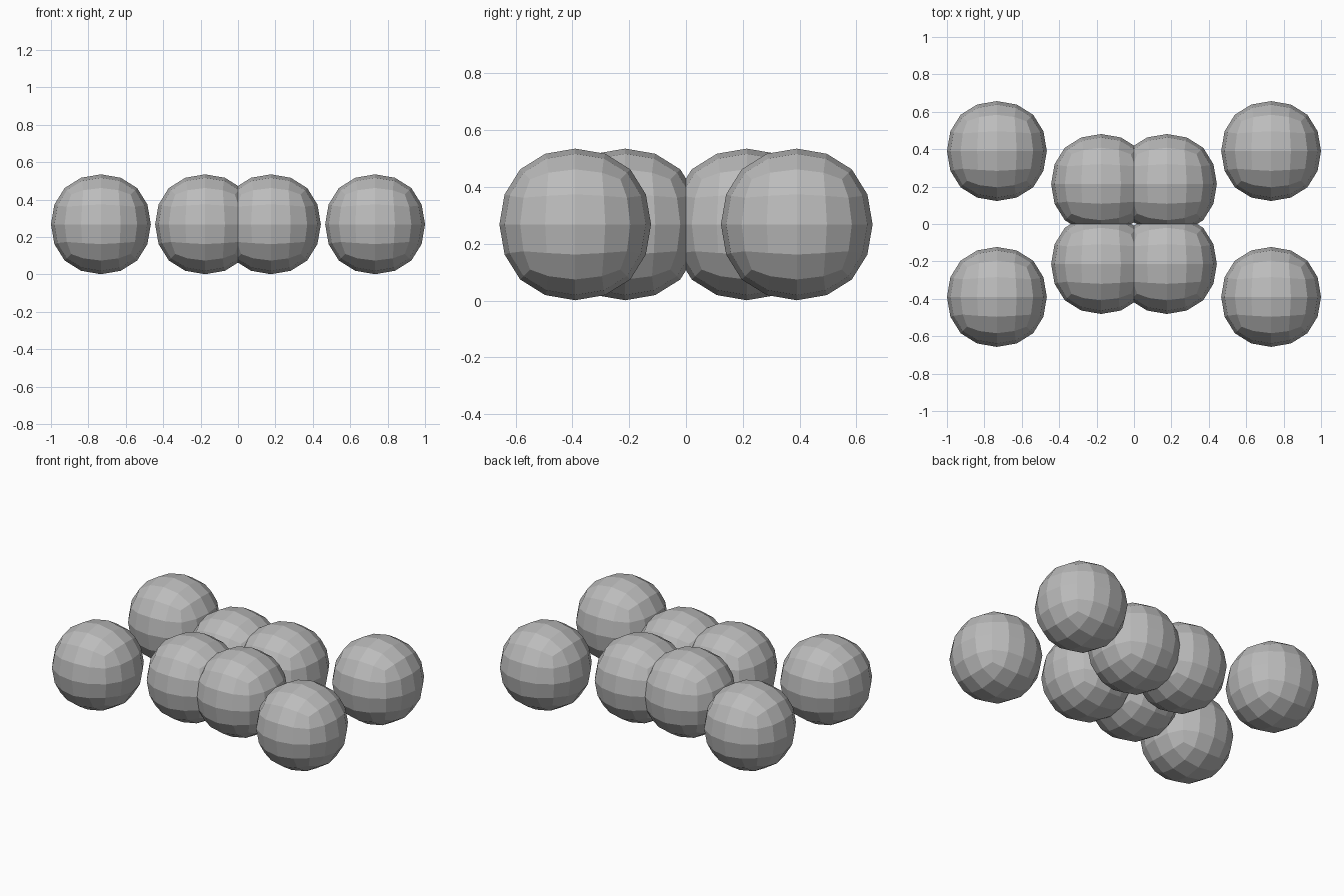
import bpy

if "Cube" in bpy.data.objects:
    bpy.data.objects.remove(bpy.data.objects["Cube"])

R = 0.267          # ball radius
Z = 0.268          # centre height, balls rest on the ground

grey = bpy.data.materials.new("plain grey")
grey.diffuse_color = (0.5, 0.5, 0.5, 1.0)
grey.use_nodes = True
grey.node_tree.nodes["Principled BSDF"].inputs["Base Color"].default_value = grey.diffuse_color


def ball(name, x, y):
    """Faceted ball: a cube with two levels of subdivision, flat shaded."""
    bpy.ops.mesh.primitive_cube_add(size=2, location=(x, y, Z))
    ob = bpy.context.object
    ob.name = name
    mod = ob.modifiers.new("round", 'SUBSURF')
    mod.levels = mod.render_levels = 2
    bpy.ops.object.modifier_apply(modifier=mod.name)
    # scale so the ball has the wanted radius along its axes
    top = max(v.co.z for v in ob.data.vertices)
    for v in ob.data.vertices:
        v.co *= R / top
    ob.data.materials.append(grey)
    bpy.ops.object.shade_flat()


# four clustered inner balls and four loose outer balls
for sx, side in ((-1, "left"), (1, "right")):
    for sy, end in ((-1, "front"), (1, "back")):
        ball(f"inner_ball_{end}_{side}", sx * 0.176, sy * 0.214)
        ball(f"outer_ball_{end}_{side}", sx * 0.733, sy * 0.39)
